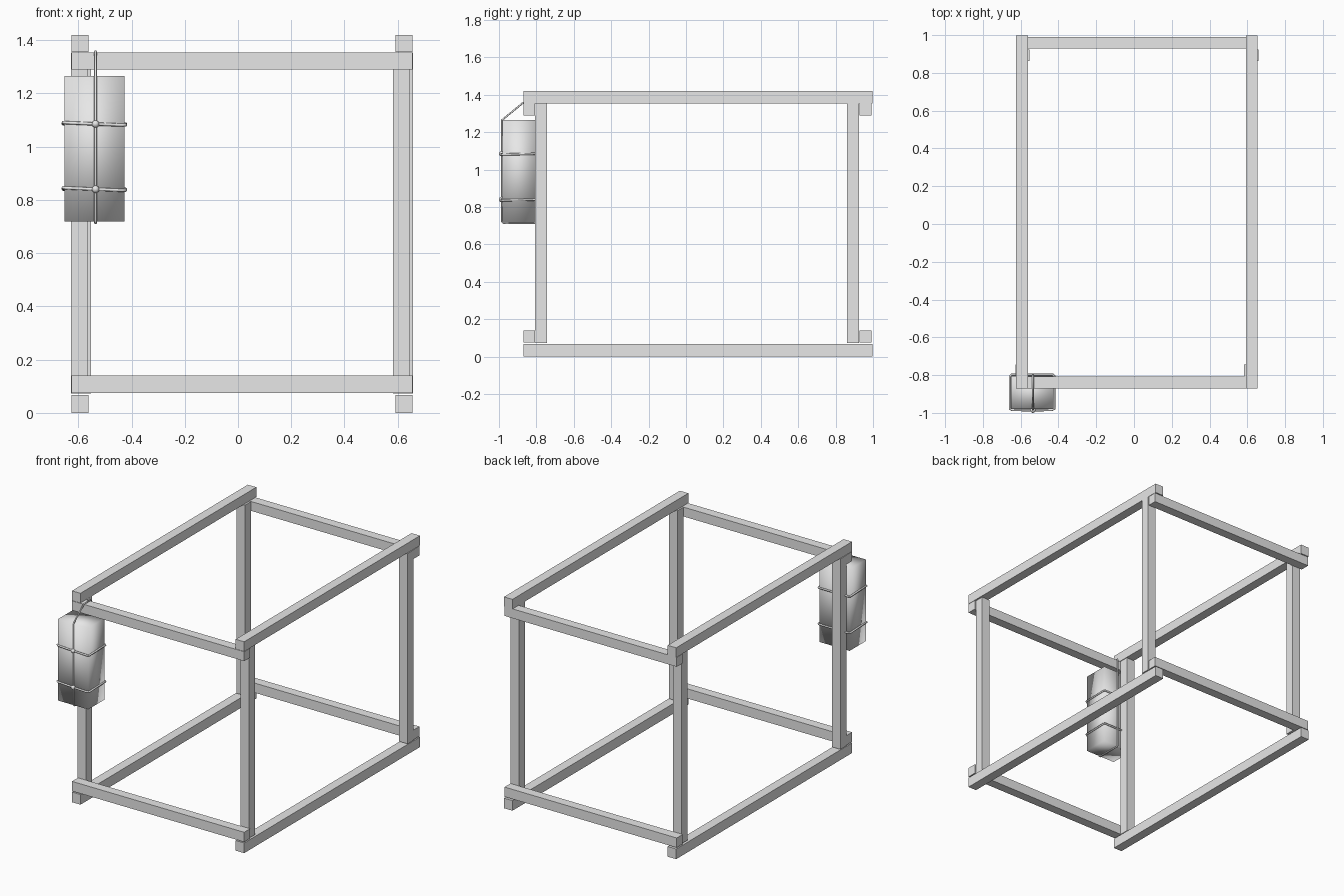
import bpy
from mathutils import Vector

old = bpy.data.objects.get("Cube")
if old:
    bpy.data.objects.remove(old, do_unlink=True)

grey = bpy.data.materials.new("plain grey")
grey.use_nodes = True
colour = (0.8, 0.8, 0.8, 1)
grey.diffuse_color = colour
grey.node_tree.nodes["Principled BSDF"].inputs["Base Color"].default_value = colour


def box(name, low, high):
    low, high = Vector(low), Vector(high)
    bpy.ops.mesh.primitive_cube_add(size=1, location=(low + high) / 2)
    ob = bpy.context.object
    ob.name = name
    ob.scale = high - low
    bpy.ops.object.transform_apply(location=False, rotation=False)
    ob.data.materials.append(grey)
    return ob


def cord(name, points, radius, closed=True):
    data = bpy.data.curves.new(name, "CURVE")
    data.dimensions = "3D"
    data.bevel_depth = radius
    data.bevel_resolution = 2
    data.use_fill_caps = True
    spline = data.splines.new("POLY")
    spline.points.add(len(points) - 1)
    for p, co in zip(spline.points, points):
        p.co = (*co, 1)
    spline.use_cyclic_u = closed
    spline.use_smooth = True
    data.materials.append(grey)
    ob = bpy.data.objects.new(name, data)
    bpy.context.collection.objects.link(ob)
    return ob


# Frame: long rails on the outside, cross bars stacked between, posts inside
T = 0.063
RIGHT, LEFT = -0.625, 0.592
FRONT, BACK = -0.87, 0.997
for side, x in (("right", RIGHT), ("left", LEFT)):
    box(f"{side}_bottom_rail", (x, FRONT, 0), (x + T, BACK, 0.068))
    box(f"{side}_top_rail", (x, FRONT, 1.355), (x + T, BACK, 1.42))
for side, y in (("front", FRONT), ("back", BACK - T - 0.006)):
    box(f"{side}_bottom_bar", (RIGHT, y, 0.075), (LEFT + T, y + T, 0.14))
    box(f"{side}_top_bar", (RIGHT, y, 1.29), (LEFT + T, y + T, 1.353))
posts = {"front_right": (-0.627, -0.807), "front_left": (0.583, -0.807),
         "back_right": (-0.615, 0.862), "back_left": (0.595, 0.862)}
for name, (x, y) in posts.items():
    box(f"{name}_post", (x, y, 0.073), (x + T, y + T, 1.353))

# Soft bundle hanging on the front right post
bundle = box("bundle", (-0.652, -0.98, 0.718), (-0.427, -0.806, 1.265))
bundle.data.shade_smooth()

# Cords around the bundle, each with a knot where they cross
TIE_X = -0.535
for name, z in (("upper", 1.085), ("lower", 0.84)):
    ring = [(-0.657, -0.978, z + 0.006), (-0.645, -0.985, z + 0.005),
            (TIE_X, -0.986, z), (-0.435, -0.985, z - 0.004),
            (-0.422, -0.978, z - 0.004), (-0.422, -0.805, z),
            (-0.43, -0.798, z), (-0.648, -0.798, z), (-0.657, -0.805, z)]
    cord(f"{name}_cord", ring, 0.006)
    bpy.ops.mesh.primitive_uv_sphere_add(segments=16, ring_count=8, radius=0.014,
                                         location=(TIE_X, -0.986, z))
    knot = bpy.context.object
    knot.name = f"{name}_knot"
    knot.data.materials.append(grey)
    knot.data.shade_smooth()

# Hanging cord: under the bundle, up its front and over the top bar
loop = [(TIE_X, -0.798, 0.72), (TIE_X, -0.806, 0.713), (TIE_X, -0.975, 0.713),
        (TIE_X, -0.984, 0.722), (TIE_X, -0.984, 1.265), (TIE_X, -0.872, 1.357),
        (TIE_X, -0.803, 1.357), (TIE_X, -0.798, 1.35)]
cord("hanging_cord", loop, 0.005)
